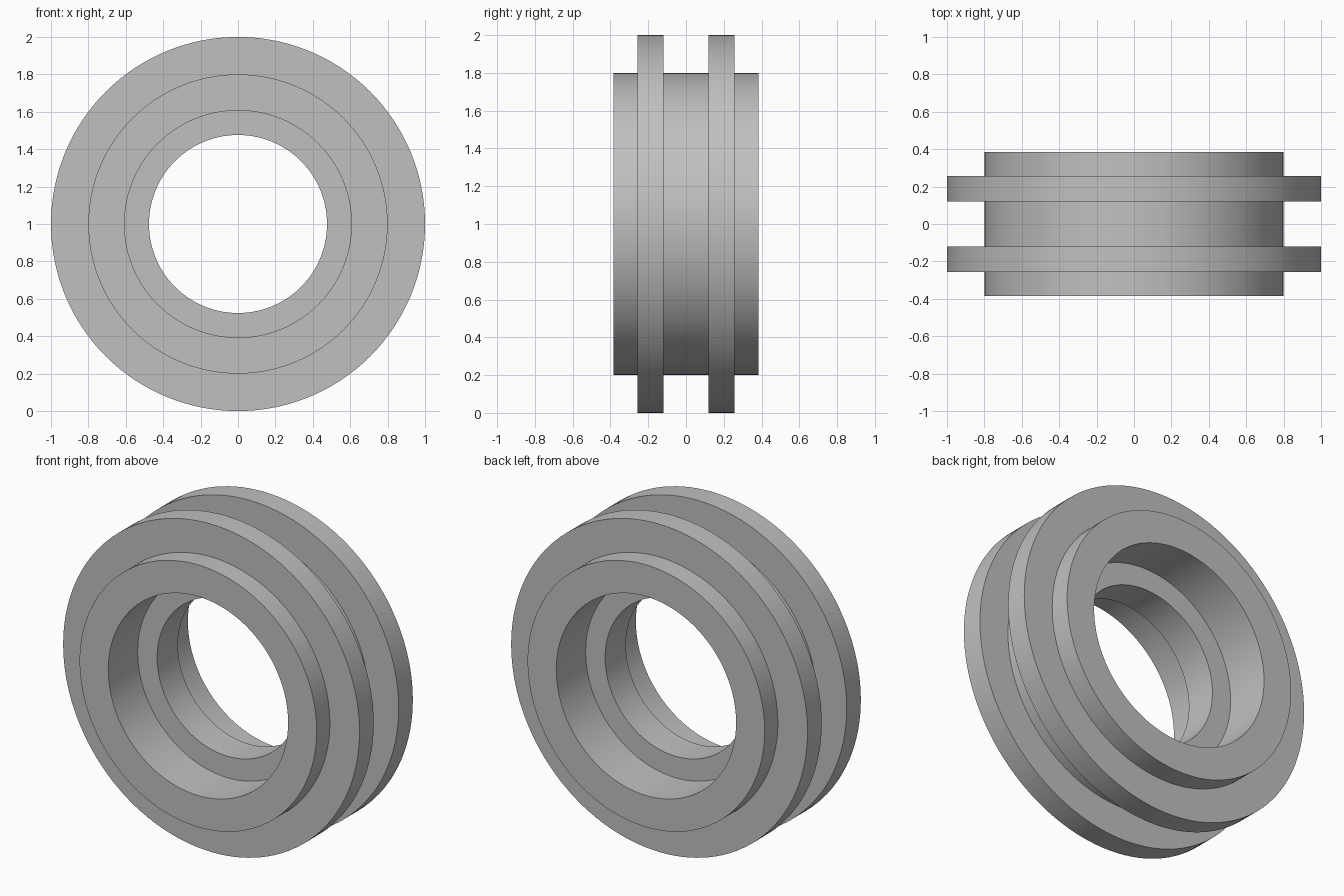
import bpy
import bmesh
from math import pi, radians
from mathutils import Matrix, Vector

SEGMENTS = 128

cube = bpy.data.objects.get("Cube")
if cube:
    bpy.data.objects.remove(cube, do_unlink=True)

# Single grey material
grey = bpy.data.materials.new("plain_grey")
grey.use_nodes = True
colour = (0.53, 0.53, 0.53, 1)
grey.diffuse_color = colour
grey.node_tree.nodes["Principled BSDF"].inputs["Base Color"].default_value = colour

# Radii and axial half-depths of the ring
FLANGE, BODY, RECESS, BORE = 1.0, 0.8, 0.607, 0.476
END, FLANGE_OUT, FLANGE_IN, LIP = 0.384, 0.257, 0.12, 0.10

# Half of the cross-section (radius, depth), from the groove round to the bore
half = [
    (BODY, FLANGE_IN), (FLANGE, FLANGE_IN), (FLANGE, FLANGE_OUT),
    (BODY, FLANGE_OUT), (BODY, END), (RECESS, END), (RECESS, LIP), (BORE, LIP),
]
profile = half + [(r, -y) for r, y in reversed(half)]

# Revolve the closed cross-section around the y axis
bm = bmesh.new()
verts = [bm.verts.new((r, y, 0)) for r, y in profile]
edges = [bm.edges.new((v, verts[i - 1])) for i, v in enumerate(verts)]
bmesh.ops.spin(bm, geom=verts + edges, cent=Vector(), axis=Vector((0, 1, 0)),
               angle=2 * pi, steps=SEGMENTS, use_merge=True)
bmesh.ops.remove_doubles(bm, verts=bm.verts, dist=1e-4)
bmesh.ops.recalc_face_normals(bm, faces=bm.faces)
bmesh.ops.transform(bm, matrix=Matrix.Translation((0, 0, FLANGE)), verts=bm.verts)

mesh = bpy.data.meshes.new("flanged_ring")
bm.to_mesh(mesh)
bm.free()
mesh.materials.append(grey)
ring = bpy.data.objects.new("flanged_ring", mesh)
bpy.context.collection.objects.link(ring)

# Smooth the round walls and keep the rims crisp
bpy.ops.object.select_all(action="DESELECT")
ring.select_set(True)
bpy.context.view_layer.objects.active = ring
bpy.ops.object.shade_smooth_by_angle(angle=radians(30))
